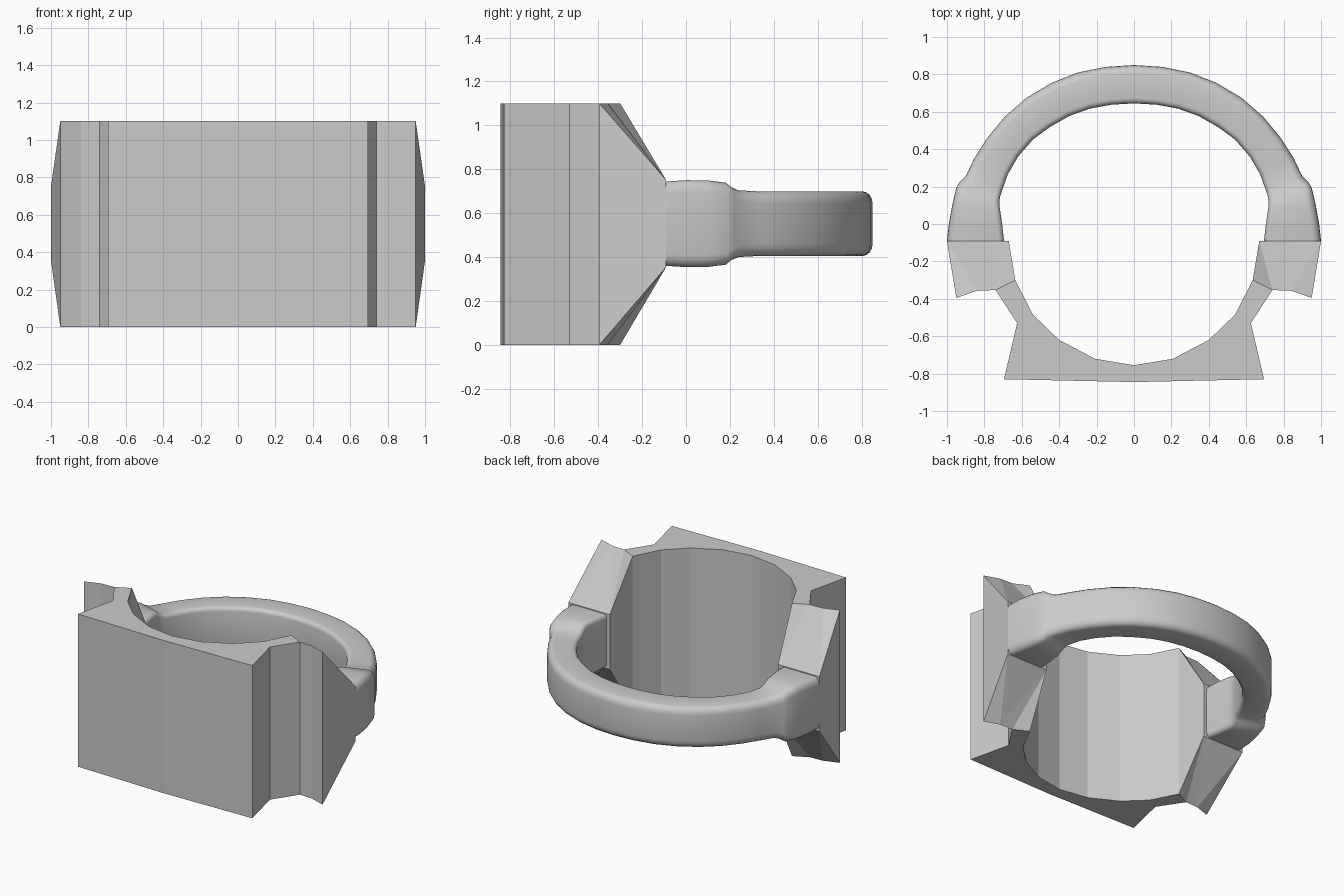
import bpy, bmesh, math
from mathutils import Vector

if "Cube" in bpy.data.objects:
    bpy.data.objects.remove(bpy.data.objects["Cube"])


def finish(name, bm, smooth):
    """Turn the right half into an object mirrored across x = 0."""
    bmesh.ops.recalc_face_normals(bm, faces=bm.faces[:])
    mesh = bpy.data.meshes.new(name)
    bm.to_mesh(mesh)
    bm.free()
    ob = bpy.data.objects.new(name, mesh)
    bpy.context.collection.objects.link(ob)
    mirror = ob.modifiers.new("mirror", "MIRROR")
    mirror.use_clip = True
    mirror.merge_threshold = 0.002
    bpy.ops.object.select_all(action="DESELECT")
    bpy.context.view_layer.objects.active = ob
    ob.select_set(True)
    bpy.ops.object.modifier_apply(modifier="mirror")
    if smooth:
        bpy.ops.object.shade_smooth_by_angle(angle=math.radians(40))
    return ob


# Signet block: tall extruded profile with shoulders tapering to the band
bm = bmesh.new()
H, Z0, Z1 = 1.10, 0.355, 0.75


def pair(p, lo=0.0, hi=H):
    return [bm.verts.new((p[0], p[1], z)) for z in (lo, hi)]


bore = [pair(p) for p in [(0, -.755), (.21, -.72), (.40, -.62), (.54, -.485), (.635, -.30)]]
notch = [pair(p) for p in [(.95, -.395), (.84, -.357), (.74, -.353)]]
front = [pair(p) for p in [(.625, -.53), (.695, -.83), (0, -.845)]]
end_in, end_out = pair((.67, -.09), Z0, Z1), pair((1.0, -.09), Z0, Z1)


def wall(a, b):
    bm.faces.new((a[0], b[0], b[1], a[1]))


outer = notch + front
for chain in (bore, outer):
    for a, b in zip(chain, chain[1:]):
        wall(a, b)
wall(bore[-1], end_in)
wall(end_in, end_out)
wall(end_out, notch[0])
for k in (0, 1):
    # flat cap, then the sloped shoulder
    bm.faces.new([p[k] for p in bore + [notch[2]] + front])
    bm.faces.new((bore[-1][k], end_in[k], notch[2][k]))
    bm.faces.new((notch[2][k], end_in[k], notch[1][k]))
    bm.faces.new((notch[1][k], end_in[k], end_out[k]))
    bm.faces.new((notch[1][k], end_out[k], notch[0][k]))
finish("signet_block", bm, False)

# Band: rounded section lofted between outer and inner curves
# outer x, outer y, inner x, inner y, half height
stations = [
    (1.0, -.09, .695, -.09, .192), (.99, 0, .705, 0, .198),
    (.972, .10, .718, .09, .197), (.95, .195, .72, .12, .187),
    (.935, .22, .715, .15, .166), (.90, .255, .705, .18, .152),
    (.855, .35, .675, .265, .147), (.785, .46, .62, .36, .147),
    (.69, .575, .54, .452, .147), (.575, .675, .45, .518, .147),
    (.44, .755, .345, .578, .147), (.30, .81, .235, .617, .147),
    (.15, .84, .12, .638, .147), (0, .85, 0, .645, .147)]


def section(ox, oy, ix, iy, h):
    """Rounded rectangle, softer on the outside than on the inside."""
    o, i = Vector((ox, oy, 0)), Vector((ix, iy, 0))
    d = (o - i).normalized()
    w = (o - i).length
    ring = []
    for sx, sz, start in ((1, 1, 0), (0, 1, 90), (0, -1, 180), (1, -1, 270)):
        rx, rz = (.045, .055) if sx else (.03, .03)
        for n in range(5):
            a = math.radians(start + n * 22.5)
            u = (w - rx if sx else rx) + rx * math.cos(a)
            v = sz * (h - rz) + rz * math.sin(a)
            ring.append(bm.verts.new(i + d * u + Vector((0, 0, .552 + v))))
    return ring


bm = bmesh.new()
rings = [section(*s) for s in stations]
for a, b in zip(rings, rings[1:]):
    for j in range(len(a)):
        k = (j + 1) % len(a)
        bm.faces.new((a[j], a[k], b[k], b[j]))
bm.faces.new(rings[0])
finish("band", bm, True)
